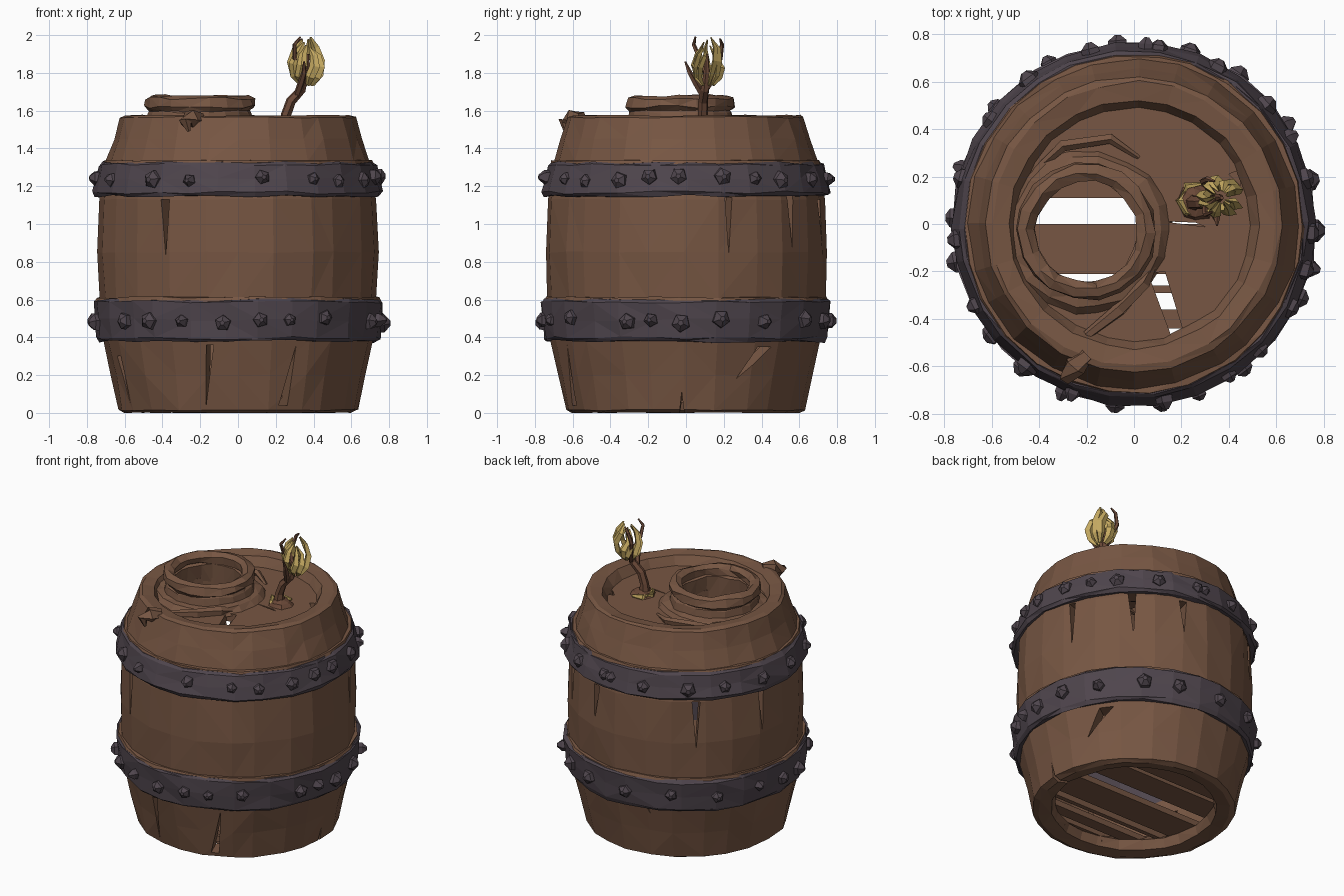
import bpy, bmesh, math, random
from mathutils import Vector, Matrix

if "Cube" in bpy.data.objects:
    bpy.data.objects.remove(bpy.data.objects["Cube"])

random.seed(7)


def material(name, rgb):
    m = bpy.data.materials.new(name)
    m.diffuse_color = (*rgb, 1)
    m.use_nodes = True
    m.node_tree.nodes["Principled BSDF"].inputs["Base Color"].default_value = m.diffuse_color
    return m


WOOD = material("brown wood", (0.185, 0.094, 0.056))
IRON = material("dark iron", (0.078, 0.060, 0.074))
BARK = material("twig bark", (0.15, 0.068, 0.040))
LEAF = material("dry yellow leaf", (0.56, 0.40, 0.12))


def finish(name, bm, mat):
    bmesh.ops.recalc_face_normals(bm, faces=bm.faces)
    me = bpy.data.meshes.new(name)
    bm.to_mesh(me)
    bm.free()
    ob = bpy.data.objects.new(name, me)
    bpy.context.collection.objects.link(ob)
    if mat:
        me.materials.append(mat)
    return ob


def skin_rings(bm, rings, closed):
    """Join rings of vertices with faces; closed joins the last to the first."""
    n = len(rings[0])
    for i in range(len(rings) if closed else len(rings) - 1):
        a, b = rings[i], rings[(i + 1) % len(rings)]
        for j in range(n):
            k = (j + 1) % n
            bm.faces.new((a[j], a[k], b[k], b[j]))
    if not closed:
        bm.faces.new(rings[0])
        bm.faces.new(rings[-1])


def lathe(name, profile, mat, n=24, centre=(0, 0), jr=0.006, jz=0.004):
    """Turn a closed (radius, z) profile into a rough ring."""
    bm = bmesh.new()
    turn = [(j + random.uniform(-.15, .15)) * math.tau / n for j in range(n)]
    rings = []
    for r, z in profile:
        ring = []
        for a in turn:
            q = r + random.uniform(-jr, jr)
            ring.append(bm.verts.new((centre[0] + q * math.cos(a), centre[1] + q * math.sin(a),
                                      max(0, z + random.uniform(-jz, jz)))))
        rings.append(ring)
    skin_rings(bm, rings, True)
    bmesh.ops.triangulate(bm, faces=bm.faces)
    return finish(name, bm, mat)


def prism(bm, pts, z0, z1):
    skin_rings(bm, [[bm.verts.new((x, y, z)) for x, y in pts] for z in (z0, z1)], False)


def tube(bm, path, radii, sides=5, flat=1.0):
    """Tapering tube along a path; flat squeezes it into a strip."""
    path = [Vector(p) for p in path]
    rings = []
    for i, p in enumerate(path):
        d = (path[min(i + 1, len(path) - 1)] - path[max(i - 1, 0)]).normalized()
        u = d.cross(Vector((0.3, 1, 0.1))).normalized()
        v = d.cross(u)
        rings.append([bm.verts.new(p + radii[i] * (u * math.cos(t) + flat * v * math.sin(t)))
                      for t in (k * math.tau / sides for k in range(sides))])
    skin_rings(bm, rings, False)


def circle(r, n, cx=0, cy=0):
    return [(cx + r * math.cos(k * math.tau / n), cy + r * math.sin(k * math.tau / n)) for k in range(n)]


def cut(ob, cutter):
    cutter.hide_render = True
    cutter.hide_viewport = True
    cutter.display_type = 'WIRE'
    m = ob.modifiers.new("cut", 'BOOLEAN')
    m.operation = 'DIFFERENCE'
    m.solver = 'EXACT'
    m.object = cutter


# Barrel wall with thick rims at top and bottom
barrel = lathe("barrel_wall", [
    (.60, 0), (.635, .015), (.675, .20), (.715, .38), (.735, .60), (.745, .85), (.735, 1.13),
    (.70, 1.33), (.66, 1.45), (.625, 1.565), (.60, 1.575), (.525, 1.565), (.49, 1.50), (.56, 1.44),
    (.63, 1.15), (.66, .80), (.63, .45), (.56, .13), (.50, .07), (.52, .012)], WOOD)

# Wedge cracks in the wall: angle, wide end z, tip z, width, lean
cracks = [(-122, 1.13, .83, .055, .01), (-102, .36, .03, .04, -.04), (-68, .04, .36, .05, .05),
          (18, 1.14, .84, .04, 0), (49, 1.15, .86, .05, .01), (-2, -.02, .11, .03, 0),
          (36, .35, .18, .09, -.14), (75, 1.13, .9, .05, 0), (130, 1.13, .82, .05, 0),
          (165, 1.13, .85, .045, 0), (205, .30, .05, .05, .02), (100, .55, .33, .04, .08)]
bm = bmesh.new()
for deg, zw, zt, w, lean in cracks:
    rot = Matrix.Rotation(math.radians(deg), 3, 'Z')
    skin_rings(bm, [[bm.verts.new(rot @ Vector((r, y, z)))
                     for y, z in ((-w / 2, zw), (w / 2, zw), (lean, zt))] for r in (.5, .9)], False)
cut(barrel, finish("crack_cutter", bm, None))

# Iron hoops, each with an inner face, and a thin wooden lip above
for tag, z0, z1, r0, r1 in (("lower", .385, .60, .738, .762), ("upper", 1.155, 1.325, .755, .725)):
    t = .012
    lathe(tag + "_hoop", [(r0 - .03, z0), (r0, z0 - t / 2), (r0 + .012, z0 + t),
                          ((r0 + r1) / 2 + .012, (z0 + z1) / 2), (r1 + .008, z1 - t),
                          (r1 - .008, z1), (r1 - .05, z1)], IRON, 26, jz=.009)
    lathe(tag + "_inner_hoop", [(.615, z0), (.615, z1), (.67, z1), (.67, z0)], IRON, 24)
    lathe(tag + "_hoop_lip", [(r1 - .05, z1 - .01), (r1 - .005, z1 - .01), (r1 - .012, z1 + .012),
                              (r1 - .05, z1 + .012)], WOOD, 26, jr=.004, jz=.004)

# Rough pyramid studs around the hoops
studs = {"lower": (.49, .765, (-168, -142, -128, -113, -96, -81, -69, -53, -24, -14, -2, 14, 33,
                               55, 72, 95, 118, 140, 162, 178)),
         "upper": (1.24, .75, (-153, -127, -110, -80, -58, -45, -28, -15, -3, 15, 29, 42, 62, 86,
                               82, 104, 126, 144, 165, 185))}
for tag, (z, r, angles) in studs.items():
    bm = bmesh.new()
    for deg in angles:
        s = random.uniform(.034, .052)
        rot = Matrix.Rotation(math.radians(deg), 3, 'Z')
        zz = z + random.uniform(-.015, .015)
        rings = []
        spin = random.uniform(0, 1.5)
        for depth, k in ((-.03, 1.0), (.012, .95), (random.uniform(.03, .045), .3)):
            rings.append([bm.verts.new(rot @ Vector((
                r + depth, s * k * math.cos(spin + a * math.tau / 5),
                zz + s * k * math.sin(spin + a * math.tau / 5)))) for a in range(5)])
        skin_rings(bm, rings, False)
    finish(tag + "_studs", bm, IRON)

# Lid with the mouth and cracks cut through
bm = bmesh.new()
prism(bm, circle(.535, 24), 1.45, 1.505)
lid = finish("lid", bm, WOOD)
bm = bmesh.new()
prism(bm, circle(.225, 16, -.2, -.03), 1.3, 1.7)
prism(bm, [(.06, -.21), (.13, -.20), (.21, -.46), (.16, -.48)], 1.3, 1.7)
prism(bm, [(.40, .21), (.45, .16), (.45, .23)], 1.3, 1.7)
prism(bm, [(.11, .012), (.30, -.012), (.26, .006)], 1.3, 1.7)
cut(lid, finish("lid_cutter", bm, None))

# Mouth: flared base, waist and rolled lip
c = (-.2, -.03)
lathe("mouth_base", [(.36, 1.49), (.325, 1.535), (.27, 1.55), (.24, 1.49)], WOOD, 18, c, .012, .006)
lathe("mouth_neck", [(.295, 1.49), (.275, 1.59), (.255, 1.62), (.215, 1.60), (.225, 1.46)],
      WOOD, 18, c, .006, .008)
lathe("mouth_lip", [(.265, 1.595), (.293, 1.62), (.285, 1.665), (.25, 1.68), (.215, 1.655), (.22, 1.61)],
      WOOD, 18, c, .008, .008)

# Raised strands and splinters on the lid and rim
bm = bmesh.new()
tube(bm, [(.10, -.12, 1.50), (.04, -.25, 1.53), (-.06, -.36, 1.525), (-.20, -.47, 1.53)],
     [.015, .03, .03, .02])
tube(bm, [(-.42, .22, 1.50), (-.30, .33, 1.53), (-.10, .36, 1.52), (.02, .28, 1.50)],
     [.012, .025, .022, .01])
tube(bm, [(-.20, -.55, 1.56), (-.25, -.60, 1.56), (-.28, -.645, 1.54), (-.26, -.64, 1.49)],
     [.035, .05, .035, .008])
finish("wood_splinters", bm, WOOD)

# Recessed floor planks with gaps between them
bm = bmesh.new()
for y0, y1 in ((-.545, -.48), (-.44, -.36), (-.29, -.26), (-.21, 0), (.11, .29), (.32, .545)):
    R = .55
    ys = [y0 + (y1 - y0) * k / 4 for k in range(5)]
    edge = [(math.sqrt(R * R - y * y), y) for y in ys]
    prism(bm, edge + [(-x, y) for x, y in reversed(edge)], .075, .115)
finish("floor_planks", bm, WOOD)

# Twig growing from the lid, with two side shoots
bm = bmesh.new()
tube(bm, [(.25, .09, 1.49), (.255, .09, 1.58), (.28, .09, 1.65), (.335, .10, 1.71), (.36, .11, 1.80),
          (.37, .11, 1.90)], [.04, .028, .027, .024, .018, .008], 6)
tube(bm, [(.31, .09, 1.68), (.335, .05, 1.75), (.35, .02, 1.80), (.35, -.005, 1.86)],
     [.018, .018, .014, .005])
tube(bm, [(.34, .11, 1.72), (.31, .16, 1.80), (.29, .18, 1.88), (.31, .19, 1.95), (.34, .18, 1.98)],
     [.016, .016, .014, .012, .005])
tube(bm, [(.34, .11, 1.78), (.30, .07, 1.88), (.30, .04, 1.95), (.33, .05, 1.99)],
     [.012, .013, .011, .005])
finish("twig", bm, BARK)

# Cage of curled dry leaves around the twig tip
bm = bmesh.new()
for k in range(9):
    a = k * math.tau / 9 + random.uniform(-.2, .2)
    top = random.uniform(1.90, 1.995)
    path = []
    for t, r in ((0, .03), (.22, .065), (.5, .078), (.78, .06), (1, .025)):
        b = a + t * random.uniform(.2, .9)
        path.append((.365 + r * math.cos(b), .115 + r * math.sin(b), 1.735 + (top - 1.735) * t))
    tube(bm, path, [.010, .026, .029, .022, .006], 4, .55)
finish("leaf_cluster", bm, LEAF)

# Leaf litter and root mound at the twig foot
bm = bmesh.new()
tube(bm, [(.29, .17, 1.515), (.22, .16, 1.515), (.195, .10, 1.52), (.22, .05, 1.515), (.27, .03, 1.51)],
     [.010, .025, .03, .025, .008], 5, .6)
finish("fallen_leaf", bm, LEAF)
lathe("root_mound", [(.085, 1.50), (.06, 1.53), (.02, 1.54), (.02, 1.50)], BARK, 8, (.26, .09), .008, .004)
